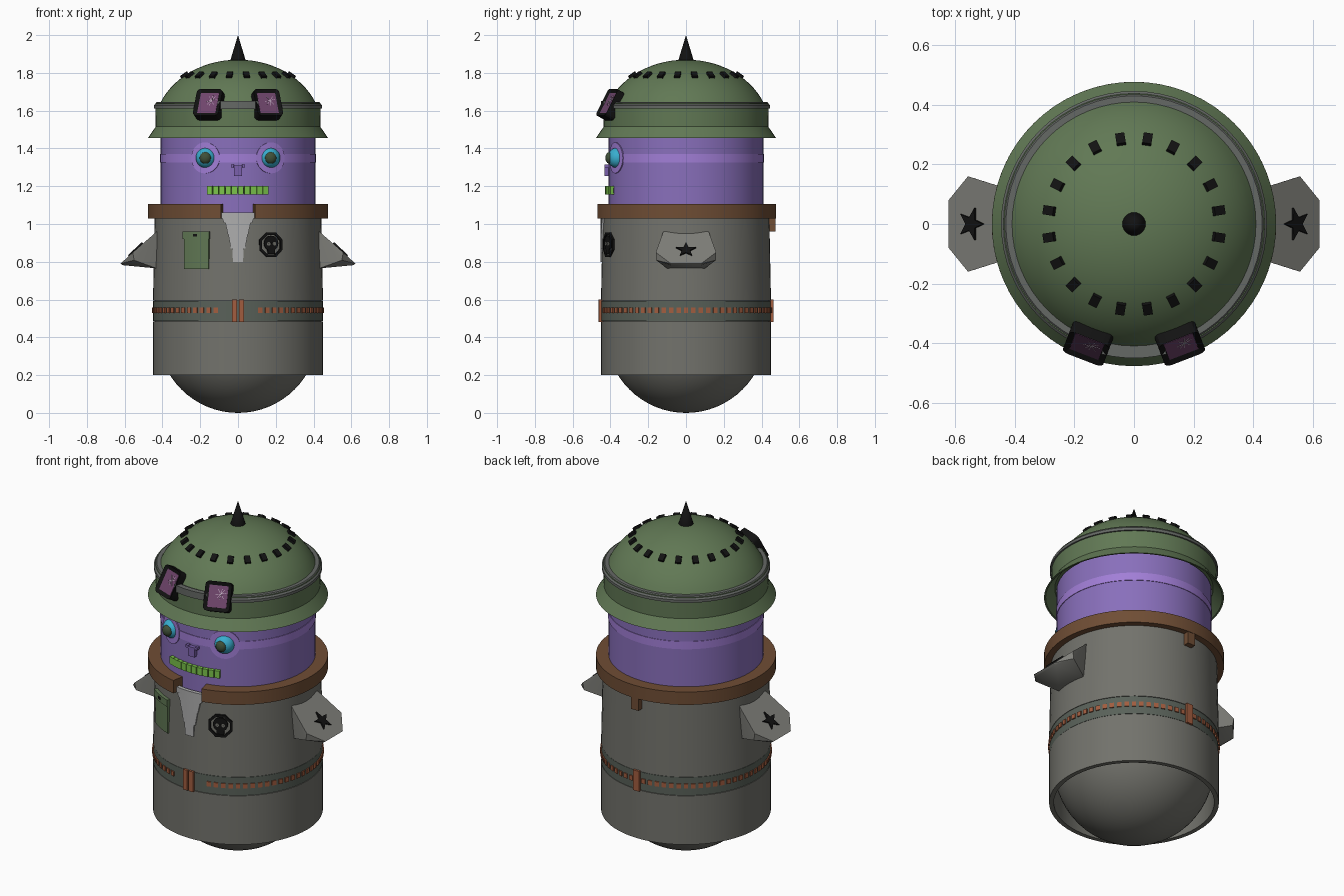
import bpy, bmesh
from math import sin, cos, pi, radians, degrees, asin
from mathutils import Matrix, Vector

if "Cube" in bpy.data.objects:
    bpy.data.objects.remove(bpy.data.objects["Cube"])

MATS = {}
COLORS = {
    "purple": (.25, .16, .50), "lilac": (.36, .21, .68), "green": (.12, .19, .09),
    "brown": (.16, .075, .035), "coat": (.17, .17, .15), "light": (.42, .42, .42),
    "black": (.006, .006, .006), "belt": (.10, .12, .10), "orange": (.36, .11, .05),
    "blue": (.04, .42, .62), "olive": (.05, .08, .04), "lime": (.20, .55, .07),
    "lens": (.16, .06, .15), "band": (.13, .14, .13), "fin": (.22, .22, .20),
    "white": (.6, .5, .6), "skin": (.20, .12, .42)}


def finish(name, bm, color):
    bmesh.ops.remove_doubles(bm, verts=bm.verts, dist=1e-5)
    bmesh.ops.recalc_face_normals(bm, faces=bm.faces)
    me = bpy.data.meshes.new(name)
    bm.to_mesh(me)
    bm.free()
    ob = bpy.data.objects.new(name, me)
    bpy.context.collection.objects.link(ob)
    if color not in MATS:
        MATS[color] = bpy.data.materials.new(color)
        MATS[color].diffuse_color = (*COLORS[color], 1)
    me.materials.append(MATS[color])
    bpy.ops.object.select_all(action='DESELECT')
    ob.select_set(True)
    bpy.context.view_layer.objects.active = ob
    bpy.ops.object.shade_smooth_by_angle(angle=radians(30))
    return ob


def polar(a, r, z):
    """a = 0 is the front (-y), positive turns towards +x"""
    return Vector((r * sin(a), -r * cos(a), z))


def frame(a, r, z, tilt=0):
    """local x = right, y = up, z = outward, on the round surface"""
    return (Matrix.Translation(polar(a, r, z)) @ Matrix.Rotation(a, 4, 'Z')
            @ Matrix.Rotation(pi / 2 - tilt, 4, 'X'))


def lathe(name, profile, color, segs=64, closed=False):
    bm = bmesh.new()
    vs = [bm.verts.new((r, 0, z)) for r, z in profile]
    es = [bm.edges.new(p) for p in zip(vs, vs[1:])]
    if closed:
        es.append(bm.edges.new((vs[-1], vs[0])))
    bmesh.ops.spin(bm, geom=vs + es, cent=(0, 0, 0), axis=(0, 0, 1),
                   angle=2 * pi, steps=segs, use_duplicate=False)
    return finish(name, bm, color)


def arc_blocks(name, spans, r0, r1, color):
    """curved boxes: (start deg, end deg, z low, z high[, bottom width factor])"""
    bm = bmesh.new()
    for a0, a1, z0, z1, *taper in spans:
        k = taper[0] if taper else 1
        mid, n = (a0 + a1) / 2, max(1, round((a1 - a0) / 5))
        rows = []
        for i in range(n + 1):
            top = radians(a0 + (a1 - a0) * i / n)
            low = radians(mid) + (top - radians(mid)) * k
            rows.append([bm.verts.new(polar(a, r, z)) for a, r, z in
                         ((low, r0, z0), (low, r1, z0), (top, r1, z1), (top, r0, z1))])
        for p, q in zip(rows, rows[1:]):
            for j in range(4):
                bm.faces.new((p[j], p[j - 1], q[j - 1], q[j]))
        bm.faces.new(rows[0])
        bm.faces.new(rows[-1])
    return finish(name, bm, color)


def wrapped_ring(name, a, z, r, inner, outer, color, n=32, thick=.006, turn=0):
    """flat ring bent round a cylinder of radius r"""
    bm = bmesh.new()
    rows = []
    for i in range(n):
        t = 2 * pi * i / n + turn
        rows.append([bm.verts.new(polar(a + d * cos(t) / r, rr, z + d * sin(t)))
                     for d, rr in ((inner, r - .01), (inner, r + thick),
                                   (outer, r + thick), (outer, r - .01))])
    for i in range(n):
        p, q = rows[i - 1], rows[i]
        for j in range(4):
            bm.faces.new((p[j], p[j - 1], q[j - 1], q[j]))
    return finish(name, bm, color)


def boxes(name, items, color):
    """items: (matrix, size)"""
    bm = bmesh.new()
    for m, s in items:
        bmesh.ops.create_cube(bm, size=1, matrix=m @ Matrix.Diagonal((*s, 1)))
    return finish(name, bm, color)


def ball(name, m, scale, color):
    bm = bmesh.new()
    bmesh.ops.create_uvsphere(bm, u_segments=32, v_segments=16, radius=1,
                              matrix=m @ Matrix.Diagonal((*scale, 1)))
    return finish(name, bm, color)


# Body shell, rounded base and head
lathe("body", [(0, .5), (.425, .5), (.425, .2), (.45, .2), (.45, .485), (.442, .485),
               (.442, .595), (.45, .595), (.441, 1.04), (0, 1.04)], "coat")
lathe("base_dome", [(.424 * sin(t * pi / 32), .424 - .424 * cos(t * pi / 32))
                    for t in range(17)], "coat")
lathe("head", [(0, 1.02), (.41, 1.02), (.41, 1.5), (0, 1.5)], "purple")
lathe("head_stripe", [(.40, 1.325), (.413, 1.325), (.413, 1.37), (.40, 1.37)],
      "lilac", closed=True)

# Helmet: flared brim, wall, ledge and elliptical dome
dome = [(.445 * cos(t), 1.5 + .37 * sin(t))
        for t in [asin(.14 / .37) + (pi / 2 - asin(.14 / .37)) * i / 14 for i in range(15)]]
dome[-1] = (0, 1.87)
lathe("helmet", [(0, 1.51), (.42, 1.51), (.468, 1.455), (.477, 1.455), (.436, 1.515),
                 (.438, 1.64)] + dome, "green")
lathe("helmet_band", [(.43, 1.612), (.446, 1.612), (.446, 1.628), (.430, 1.645),
                      (.405, 1.645)], "band", closed=True)
lathe("helmet_spike", [(0, 1.85), (.042, 1.85), (.038, 1.875), (0, 2)], "black", 24)
boxes("helmet_studs", [(frame(radians(9 + 18 * i), .285, 1.785, radians(55)),
                        (.031, .042, .024)) for i in range(20)], "black")

# Goggles pushed up on the helmet
glints = []
for s, side in ((-1, "left"), (1, "right")):
    m = frame(s * radians(21), .425, 1.632, radians(28))
    bm = bmesh.new()
    bmesh.ops.create_cube(bm, size=1, matrix=Matrix.Diagonal((.145, .16, .055, 1)))
    up = [e for e in bm.edges if abs(e.verts[0].co.z - e.verts[1].co.z) > .01]
    bmesh.ops.bevel(bm, geom=up, offset=.022, segments=3, profile=.5, affect='EDGES')
    front = max(bm.faces, key=lambda f: f.calc_center_median().z)
    bmesh.ops.inset_region(bm, faces=[front], thickness=.02)
    bmesh.ops.translate(bm, verts=front.verts, vec=(0, 0, -.012))
    bm.transform(m)
    finish(side + "_goggle_frame", bm, "black")
    boxes(side + "_goggle_lens", [(m @ Matrix.Translation((0, 0, .014)), (.104, .119, .008))],
          "lens")
    for ang in (15, 50, 80, 125):
        glints.append((m @ Matrix.Translation((.015, .015, .0185))
                       @ Matrix.Rotation(radians(ang), 4, 'Z'), (.06, .002, .001)))
boxes("goggle_glints", glints, "white")
arc_blocks("goggle_bridge", [(-14, 14, 1.61, 1.65)], .42, .45, "band")

# Face: eyes, nose and teeth
for s, side in ((-1, "left"), (1, "right")):
    a = s * radians(25)
    wrapped_ring(side + "_eye_rim", a, 1.35, .41, .03, .082, "lilac")
    ball(side + "_eye", frame(a, .402, 1.35), (.054, .054, .05), "blue")
    ball(side + "_pupil", Matrix.Translation((s * .173, -.405, 1.35)), (.03, .022, .031), "olive")
arc_blocks("nose", [(-3, 3, 1.255, 1.31, .9), (-5, -3, 1.3, 1.315), (3, 5, 1.3, 1.315)],
           .40, .432, "skin")
arc_blocks("mouth", [(-22, 22, 1.165, 1.19)], .40, .418, "olive")
arc_blocks("teeth", [(-22.5 + 4.5 * i, -18.5 + 4.5 * i, 1.157, 1.2) for i in range(10)],
           .40, .43, "lime")

# Collar with a gap at the front and a tab behind
arc_blocks("collar", [(11, 349, 1.03, 1.105)], .405, .477, "brown")
arc_blocks("collar_tab", [(177, 183, .96, 1.04)], .43, .475, "brown")

# Stepped coat opening
arc_blocks("coat_opening", [(-11, 11, 1.03, 1.06), (-10.5, 10.5, 1.005, 1.03, .9),
                            (-8.5, 8.5, .945, 1.005, .8), (-6.5, 6.5, .87, .945, .75),
                            (-3.8, 3.8, .8, .87, .9)], .43, .452, "light")

# Belt with studs and buckles
lathe("belt", [(.43, .487), (.449, .487), (.449, .593), (.43, .593)], "belt", closed=True)
arc_blocks("belt_studs", [(5 * i - 1.5, 5 * i + 1.5, .53, .557) for i in range(3, 70)
                          if i != 36], .44, .455, "orange")
arc_blocks("belt_buckles", [(-4, -.6, .482, .6), (.6, 4, .482, .6), (177.5, 182.5, .482, .6)],
           .44, .463, "orange")

# Chest pocket with flap and button
arc_blocks("pocket", [(-39, -20, .762, .925)], .43, .455, "green")
arc_blocks("pocket_flap", [(-39.5, -19.5, .92, .96)], .43, .461, "green")
arc_blocks("pocket_button", [(-31, -28, .935, .948)], .45, .465, "black")

# Round chest badge with a plain mask shape
ba, bz = radians(23), .89
wrapped_ring("badge_border", ba, bz, .446, .056, .07, "black", 8, .008, pi / 8)
wrapped_ring("badge_mask", ba, bz + .008, .446, .002, .04, "black", 24, .007)
arc_blocks("badge_chin", [(20.4, 25.6, .842, .865)], .43, .453, "black")
for s in (-1, 1):
    wrapped_ring("badge_eye", ba + s * .036, bz + .005, .446, .001, .010, "coat", 12, .009)

# Side fins: wedge hulls with a star on the sloping face
half = [(.43, .12, .96), (.557, .16, .85), (.622, .08, .79),
        (.55, .158, .808), (.43, .10, .765), (.61, .08, .782)]
for s, side in ((-1, "left"), (1, "right")):
    bm = bmesh.new()
    for x, y, z in half:
        bm.verts.new((s * x, y, z))
        bm.verts.new((s * x, -y, z))
    bmesh.ops.convex_hull(bm, input=bm.verts)
    bmesh.ops.dissolve_limit(bm, angle_limit=radians(3), verts=bm.verts, edges=bm.edges)
    finish(side + "_fin", bm, "fin")
    m = frame(s * pi / 2, .545, .862, radians(47))
    bm = bmesh.new()
    star = [bm.verts.new((d * sin(i * pi / 5), d * cos(i * pi / 5), -.004))
            for i in range(10) for d in [(.056, .023)[i % 2]]]
    ext = bmesh.ops.extrude_face_region(bm, geom=[bm.faces.new(star)])
    bmesh.ops.translate(bm, vec=(0, 0, .01),
                        verts=[v for v in ext["geom"] if isinstance(v, bmesh.types.BMVert)])
    bm.transform(m)
    finish(side + "_star", bm, "black")

for m in bpy.data.materials:
    if m.users and not m.is_grease_pencil:
        m.use_nodes = True
        m.node_tree.nodes["Principled BSDF"].inputs["Base Color"].default_value = m.diffuse_color
